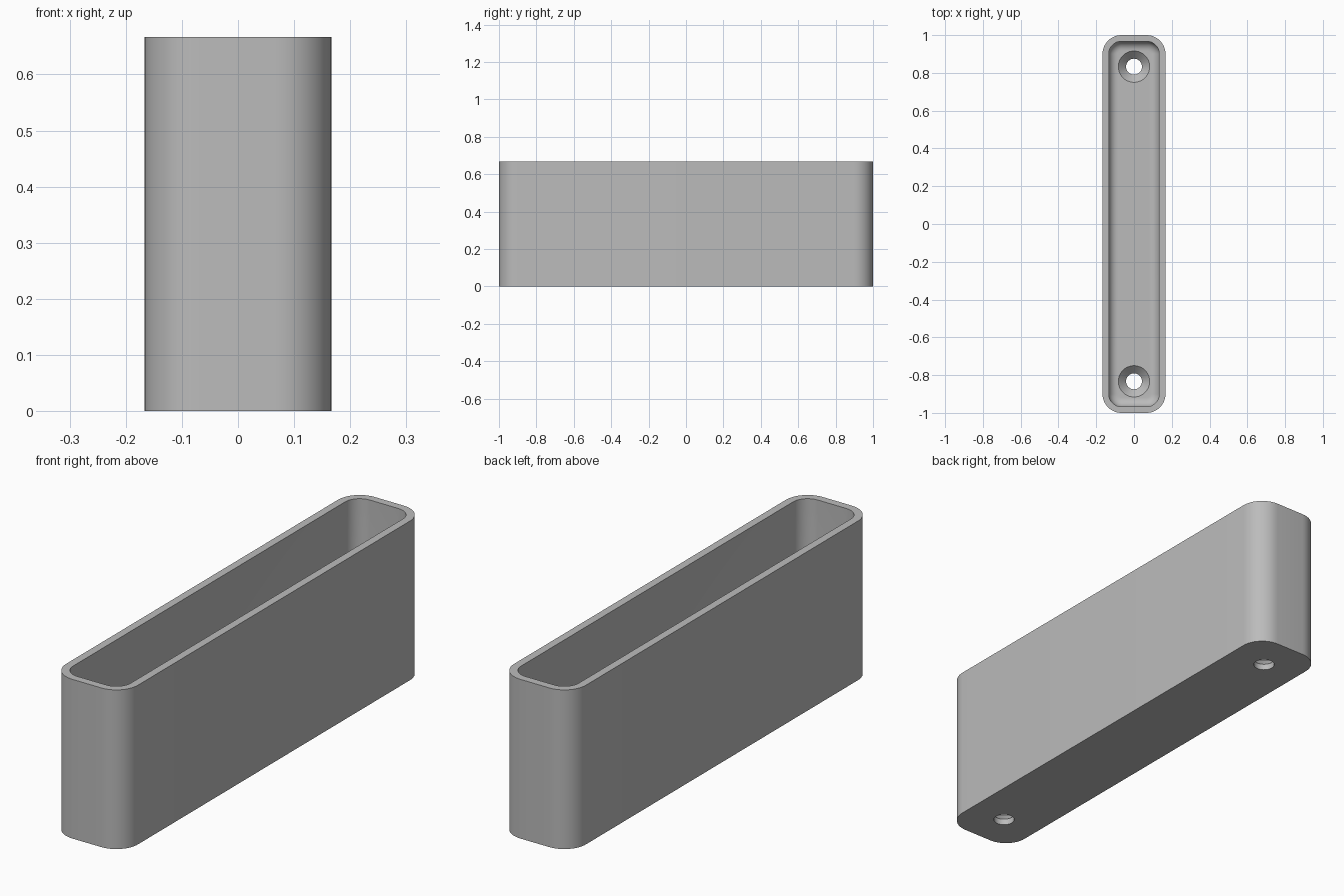
import bpy, bmesh, math
from mathutils import Vector

cube = bpy.data.objects.get("Cube")
if cube:
    bpy.data.objects.remove(cube, do_unlink=True)

WIDTH, LENGTH, HEIGHT = 1 / 3, 2.0, 2 / 3
WALL, FLOOR, CORNER, FILLET = 0.033, 0.067, 0.1, 0.048
HOLE_Y, HOLE_R, SINK_R = 0.833, 0.042, 0.083

grey = bpy.data.materials.new("plain grey")
grey.use_nodes = True
colour = (0.5, 0.5, 0.5, 1)
grey.diffuse_color = colour
grey.node_tree.nodes["Principled BSDF"].inputs["Base Color"].default_value = colour


def rounded_ring(bm, inset, z, steps=12):
    """Ring of vertices around a rounded rectangle, inset from the outside."""
    r = max(CORNER - inset, 0.004)
    cx, cy = WIDTH / 2 - inset - r, LENGTH / 2 - inset - r
    ring = []
    for q, (sx, sy) in enumerate([(1, 1), (-1, 1), (-1, -1), (1, -1)]):
        for i in range(steps + 1):
            a = math.pi / 2 * (q + i / steps)
            ring.append(bm.verts.new((sx * cx + r * math.cos(a), sy * cy + r * math.sin(a), z)))
    return ring


def loft(bm, rings):
    """Join successive rings with quads and cap both ends."""
    n = len(rings[0])
    for a, b in zip(rings, rings[1:]):
        for i in range(n):
            j = (i + 1) % n
            bm.faces.new((a[i], a[j], b[j], b[i]))
    bm.faces.new(rings[0][::-1])
    bm.faces.new(rings[-1])


def finish(bm, name):
    bmesh.ops.recalc_face_normals(bm, faces=bm.faces)
    mesh = bpy.data.meshes.new(name)
    bm.to_mesh(mesh)
    bm.free()
    mesh.materials.append(grey)
    obj = bpy.data.objects.new(name, mesh)
    bpy.context.collection.objects.link(obj)
    return obj


# Open tray: outer wall, rim, inner wall, then a fillet down to the floor
bm = bmesh.new()
sections = [(0, 0), (0, HEIGHT), (WALL, HEIGHT)]
for i in range(9):
    a = math.pi / 2 * i / 8
    sections.append((WALL + FILLET * (1 - math.cos(a)), FLOOR + FILLET * (1 - math.sin(a))))
loft(bm, [rounded_ring(bm, inset, z) for inset, z in sections])
tray = finish(bm, "tray")

# Countersunk screw holes, cut with a stepped round cutter
bm = bmesh.new()
sink_z = FLOOR - (SINK_R - HOLE_R)
for y in (-HOLE_Y, HOLE_Y):
    rings = []
    for r, z in [(HOLE_R, -0.05), (HOLE_R, sink_z), (SINK_R, FLOOR), (SINK_R + 0.002, FLOOR + 0.002)]:
        rings.append([bm.verts.new(Vector((r * math.cos(a), y + r * math.sin(a), z)))
                      for a in (math.tau * i / 48 for i in range(48))])
    loft(bm, rings)
cutter = finish(bm, "screw_hole_cutter")
cutter.hide_render = True

cut = tray.modifiers.new("screw holes", "BOOLEAN")
cut.operation = "DIFFERENCE"
cut.solver = "EXACT"
cut.object = cutter
bpy.ops.object.select_all(action="DESELECT")
tray.select_set(True)
bpy.context.view_layer.objects.active = tray
bpy.ops.object.modifier_apply(modifier=cut.name)
bpy.data.objects.remove(cutter, do_unlink=True)
bpy.ops.object.shade_smooth_by_angle(angle=math.radians(30))
